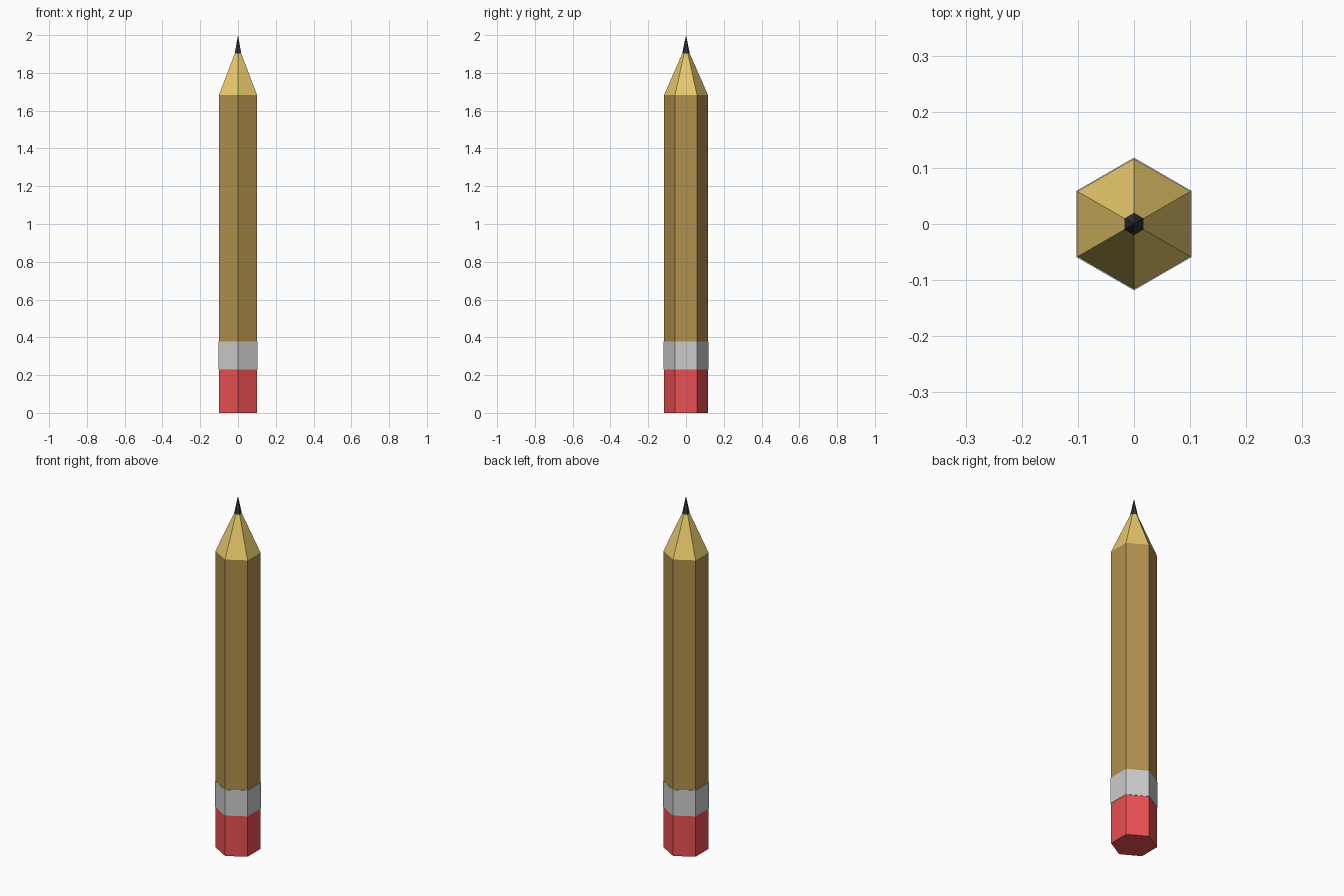
import bpy

if "Cube" in bpy.data.objects:
    bpy.data.objects.remove(bpy.data.objects["Cube"])


def material(name, rgb):
    m = bpy.data.materials.new(name)
    m.diffuse_color = (*rgb, 1)
    m.use_nodes = True
    m.node_tree.nodes["Principled BSDF"].inputs["Base Color"].default_value = m.diffuse_color
    return m


def hex_part(name, z0, z1, r0, r1, mat=None):
    """Six-sided prism, frustum or cone with corners on the y axis."""
    bpy.ops.mesh.primitive_cone_add(vertices=6, radius1=r0, radius2=r1,
                                    depth=z1 - z0, location=(0, 0, (z0 + z1) / 2))
    ob = bpy.context.object
    ob.name = name
    if mat:
        ob.data.materials.append(mat)
    return ob


R = 0.1163
# eraser and the slightly wider metal band
hex_part("eraser", 0, 0.23, R, R, material("red_rubber", (0.82, 0.08, 0.085)))
hex_part("ferrule", 0.23, 0.377, 0.1182, 0.1182)
# painted shaft, sharpened wood and lead
hex_part("shaft", 0.377, 1.683, R, R, material("yellow_paint", (0.44, 0.28, 0.075)))
hex_part("sharpened_wood", 1.683, 1.902, R, 0.020, material("bare_wood", (0.80, 0.58, 0.15)))
hex_part("lead_tip", 1.902, 2.0, 0.020, 0, material("graphite", (0.035, 0.035, 0.042)))
